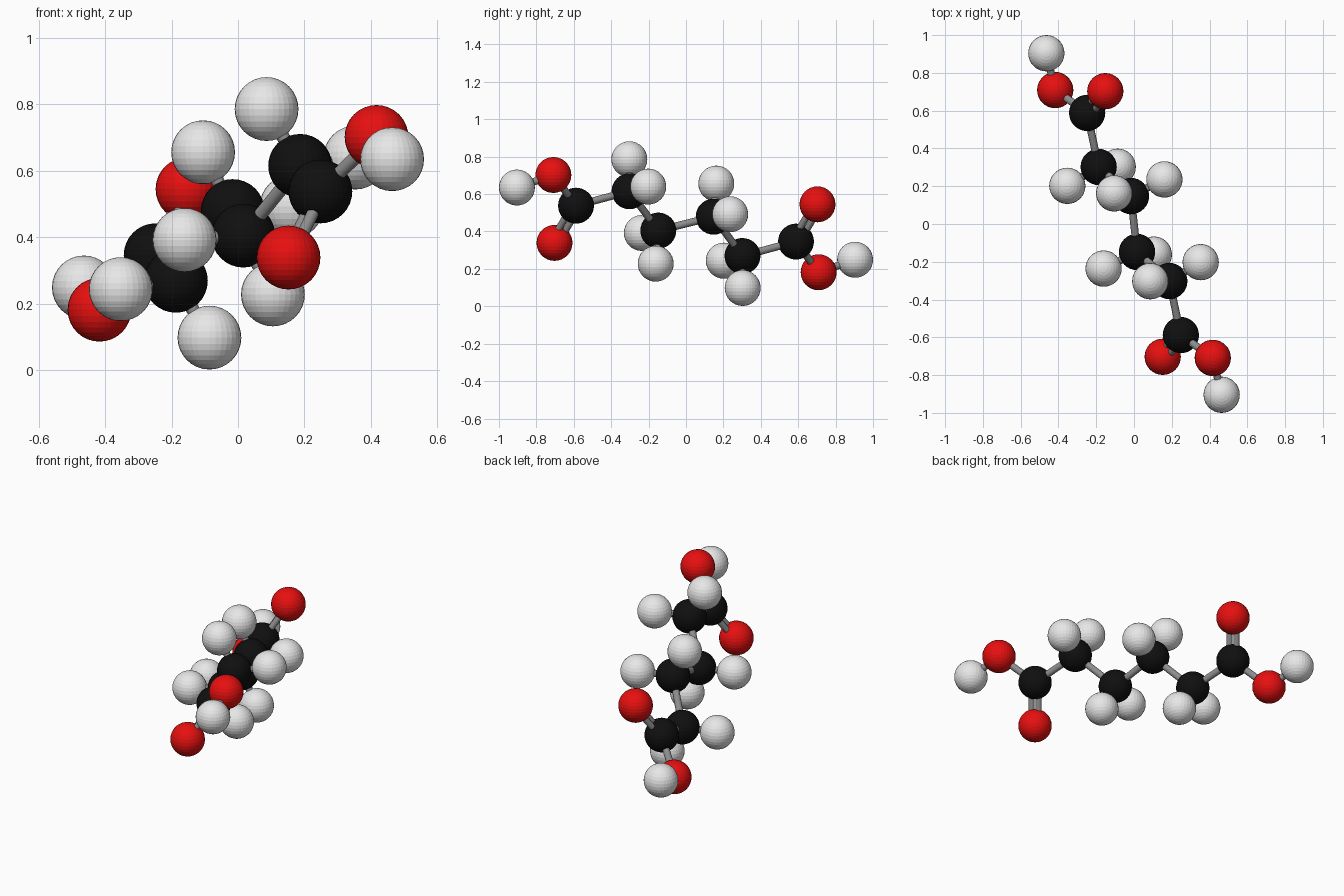
import bpy
from mathutils import Vector

if "Cube" in bpy.data.objects:
    bpy.data.objects.remove(bpy.data.objects["Cube"])

CENTRE_Z = 0.442
ATOM_R = 0.096
BOND_R = 0.02


def material(name, rgb):
    m = bpy.data.materials.new(name)
    m.diffuse_color = (*rgb, 1)
    m.use_nodes = True
    m.node_tree.nodes["Principled BSDF"].inputs["Base Color"].default_value = m.diffuse_color
    return m


MATS = {
    "carbon": material("black", (0.005, 0.005, 0.005)),
    "oxygen": material("red", (0.8, 0.005, 0.005)),
    "hydrogen": material("light grey", (0.8, 0.8, 0.8)),
    "bond": material("mid grey", (0.27, 0.27, 0.27)),
}

# One half of the chain; the other half is its point reflection
ATOMS = {
    "acid_carbon": ("carbon", (0.248, -0.588, 0.538)),
    "outer_carbon": ("carbon", (0.187, -0.302, 0.615)),
    "inner_carbon": ("carbon", (0.016, -0.148, 0.405)),
    "double_oxygen": ("oxygen", (0.152, -0.703, 0.339)),
    "acid_oxygen": ("oxygen", (0.417, -0.709, 0.702)),
    "acid_hydrogen": ("hydrogen", (0.464, -0.904, 0.635)),
    "outer_hydrogen_a": ("hydrogen", (0.086, -0.303, 0.786)),
    "outer_hydrogen_b": ("hydrogen", (0.353, -0.202, 0.640)),
    "inner_hydrogen_a": ("hydrogen", (0.105, -0.162, 0.228)),
    "inner_hydrogen_b": ("hydrogen", (-0.161, -0.236, 0.392)),
}
BONDS = [
    ("acid_carbon", "outer_carbon"), ("outer_carbon", "inner_carbon"),
    ("acid_carbon", "acid_oxygen"), ("acid_oxygen", "acid_hydrogen"),
    ("outer_carbon", "outer_hydrogen_a"), ("outer_carbon", "outer_hydrogen_b"),
    ("inner_carbon", "inner_hydrogen_a"), ("inner_carbon", "inner_hydrogen_b"),
]


def reflect(p):
    return Vector((-p.x, -p.y, 2 * CENTRE_Z - p.z))


def finish(name, kind):
    o = bpy.context.object
    o.name = name
    o.data.materials.append(MATS[kind])


def ball(name, kind, p):
    bpy.ops.mesh.primitive_uv_sphere_add(segments=32, ring_count=16, radius=ATOM_R, location=p)
    finish(name, kind)


def rod(name, a, b, r=BOND_R):
    d = b - a
    bpy.ops.mesh.primitive_cylinder_add(vertices=24, radius=r, depth=d.length, location=(a + b) / 2,
                                        rotation=d.to_track_quat('Z', 'Y').to_euler())
    finish(name, "bond")
    bpy.ops.object.shade_smooth_by_angle()


for side in ("front", "back"):
    pos = {n: Vector(p) if side == "front" else reflect(Vector(p)) for n, (_, p) in ATOMS.items()}
    # Atoms
    for n, (kind, _) in ATOMS.items():
        ball(f"{side}_{n}", kind, pos[n])
    # Single bonds
    for a, b in BONDS:
        rod(f"{side}_bond_{a}_{b}", pos[a], pos[b])
    # Double bond: a pair of rods side by side in the plane of the acid group
    c, o = pos["acid_carbon"], pos["double_oxygen"]
    axis = (o - c).normalized()
    normal = axis.cross(pos["acid_oxygen"] - c).normalized()
    off = axis.cross(normal) * 0.022
    for i, s in enumerate((-1, 1)):
        rod(f"{side}_double_bond_{i + 1}", c + off * s, o + off * s, 0.018)

# Bond joining the two halves
p = Vector(ATOMS["inner_carbon"][1])
rod("middle_bond", p, reflect(p))
